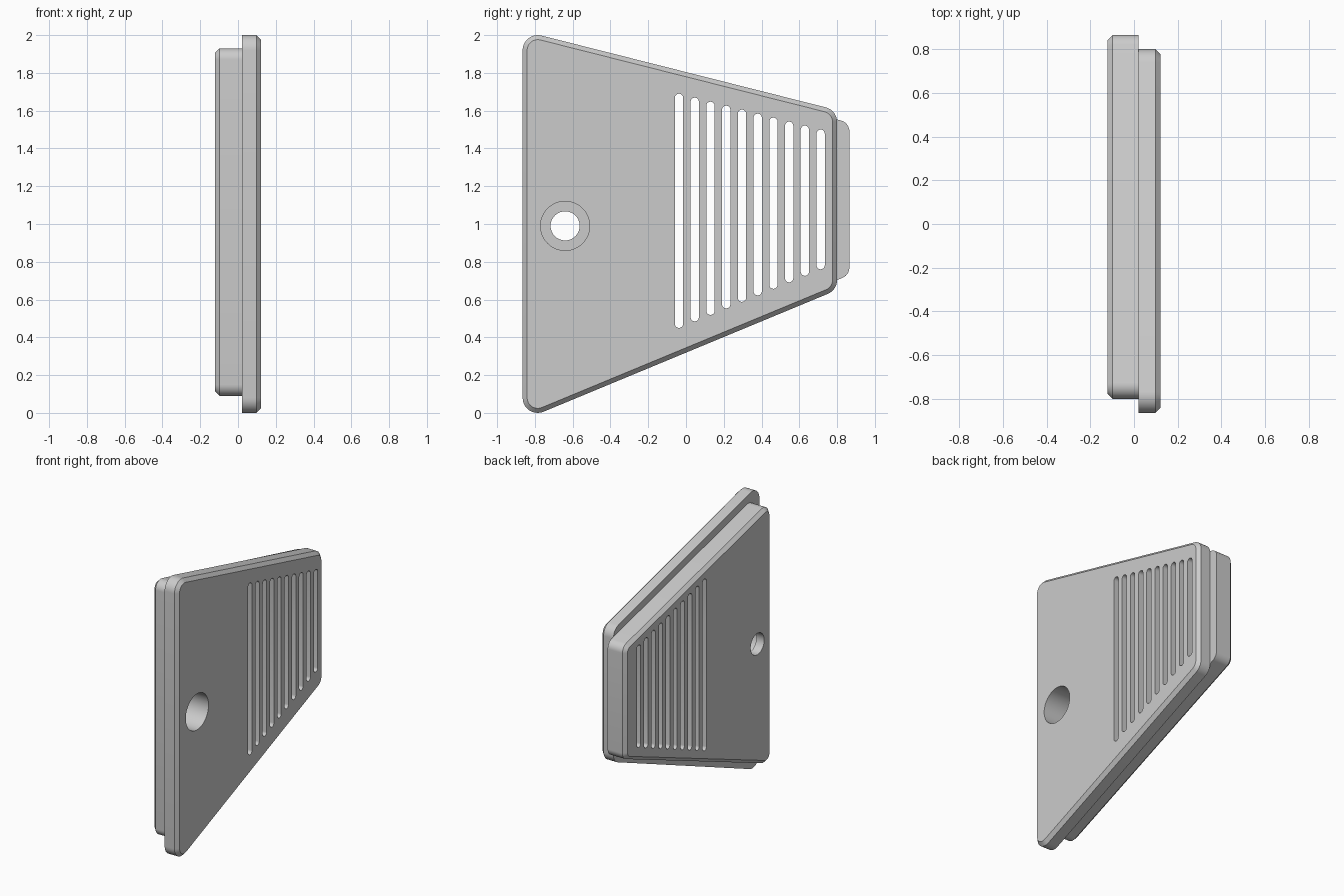
import bpy, bmesh, math

cube = bpy.data.objects.get("Cube")
if cube:
    bpy.data.objects.remove(cube, do_unlink=True)

grey = bpy.data.materials.new("plain grey")
grey.use_nodes = True
colour = (0.6, 0.6, 0.6, 1)
grey.diffuse_color = colour
grey.node_tree.nodes["Principled BSDF"].inputs["Base Color"].default_value = colour


def outline(centres, radius, steps=10):
    """Rounded outline around counter-clockwise (y, z) corner centres."""
    n = len(centres)
    if n == 1:
        arcs = [(centres[0], 0, math.tau * (1 - 1 / 48), 47)]
    else:
        normals = []
        for i, (y, z) in enumerate(centres):
            y2, z2 = centres[(i + 1) % n]
            normals.append(math.atan2(y - y2, z2 - z))
        arcs = [(centres[i], normals[i - 1],
                 (normals[i] - normals[i - 1]) % math.tau, steps) for i in range(n)]
    return [(y + radius * math.cos(a + turn * k / count),
             z + radius * math.sin(a + turn * k / count))
            for (y, z), a, turn, count in arcs for k in range(count + 1)]


def add_loft(bm, centres, levels):
    """Closed solid through (x, radius) levels, from low x to high x."""
    rings = [[bm.verts.new((x, y, z)) for y, z in outline(centres, r)] for x, r in levels]
    for a, b in zip(rings, rings[1:]):
        for i in range(len(a)):
            j = (i + 1) % len(a)
            bm.faces.new((a[i], a[j], b[j], b[i]))
    bm.faces.new(rings[0][::-1])
    bm.faces.new(rings[-1])


def make_object(name, solids):
    bm = bmesh.new()
    for centres, levels in solids:
        add_loft(bm, centres, levels)
    bmesh.ops.recalc_face_normals(bm, faces=bm.faces)
    mesh = bpy.data.meshes.new(name)
    bm.to_mesh(mesh)
    bm.free()
    mesh.materials.append(grey)
    obj = bpy.data.objects.new(name, mesh)
    bpy.context.collection.objects.link(obj)
    return obj


# Two stacked plates, each chamfered on its outer face
HALF, SEAM, CHAMFER = 0.122, 0.02, 0.024
cover = make_object("cover_plate", [(
    [(-0.785, 0.08), (0.72, 0.704), (0.72, 1.54), (-0.785, 1.92)],
    [(SEAM, 0.08), (HALF - CHAMFER, 0.08), (HALF, 0.08 - CHAMFER)])])
inner = make_object("inner_plate", [(
    [(-0.74, 0.15), (0.805, 0.77), (0.805, 1.49), (-0.74, 1.87)],
    [(-HALF, 0.06 - CHAMFER), (CHAMFER - HALF, 0.06), (SEAM, 0.06)])])

# Cutter: stepped screw hole and a row of ten vent slots
cuts = [([(-0.64, 0.99)], [(-0.3, 0.077), (-0.06, 0.077), (-0.06, 0.13), (0.3, 0.13)])]
for i in range(10):
    y, t = -0.037 + i * 0.0833, i / 9
    low, high = 0.472 + 0.31 * t, 1.668 - 0.19 * t
    cuts.append(([(y, low), (y, high)], [(-0.3, 0.022), (0.3, 0.022)]))
cutter = make_object("vent_cutter", cuts)
cutter.hide_render = True

for plate in (cover, inner):
    bpy.ops.object.select_all(action='DESELECT')
    bpy.context.view_layer.objects.active = plate
    plate.select_set(True)
    cut = plate.modifiers.new("vents", 'BOOLEAN')
    cut.operation = 'DIFFERENCE'
    cut.solver = 'EXACT'
    cut.object = cutter
    bpy.ops.object.modifier_apply(modifier=cut.name)
    bpy.ops.object.shade_smooth_by_angle(angle=math.radians(30))
bpy.data.objects.remove(cutter, do_unlink=True)
